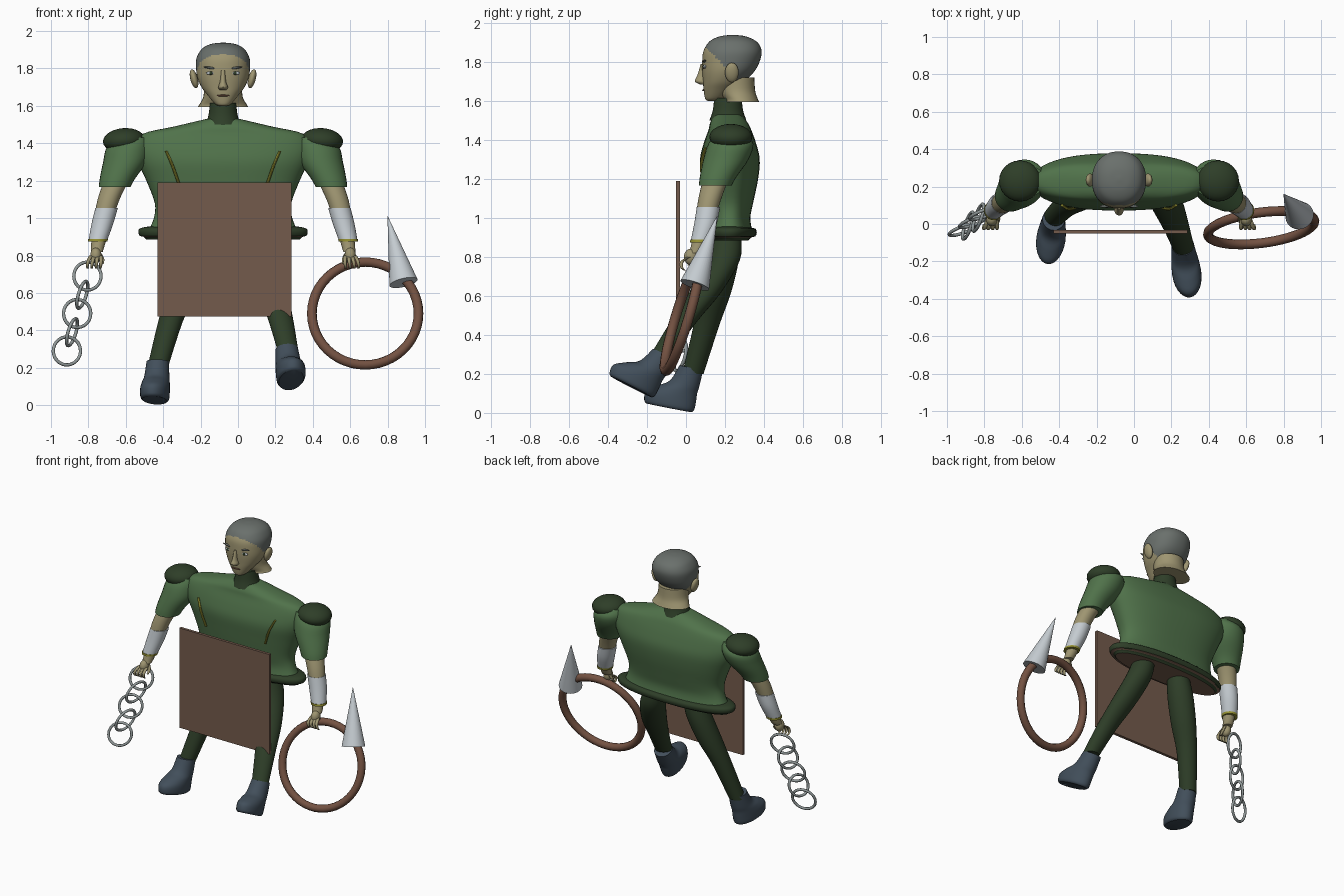
import bpy, bmesh, math
from mathutils import Vector, Matrix

cube = bpy.data.objects.get("Cube")
if cube:
    bpy.data.objects.remove(cube, do_unlink=True)

MID = -0.08   # body centre line in x


def material(name, r, g, b):
    """Flat colour given as 0-255 display values."""
    col = [((c / 255 + 0.055) / 1.055) ** 2.4 for c in (r, g, b)] + [1]
    m = bpy.data.materials.new(name)
    m.use_nodes = True
    m.diffuse_color = col
    m.node_tree.nodes["Principled BSDF"].inputs["Base Color"].default_value = col
    return m


GREEN = material("tunic_green", 80, 114, 74)
DARK = material("dark_green", 46, 62, 40)
BOOT = material("slate_boot", 66, 79, 91)
BOARD = material("board_brown", 116, 91, 76)
ROPE = material("rope_brown", 116, 82, 66)
SKIN = material("skin", 158, 149, 113)
HAIR = material("hair_grey", 106, 112, 108)
PALE = material("pale_grey", 196, 203, 208)
STEEL = material("steel", 146, 154, 154)
TRIM = material("olive_yellow", 150, 146, 50)


def finish(name, bm, mats, rule=None, angle=40):
    """Turn a bmesh into a named, smooth shaded object."""
    bmesh.ops.recalc_face_normals(bm, faces=bm.faces)
    if rule:
        for f in bm.faces:
            f.material_index = rule(f)
    me = bpy.data.meshes.new(name)
    bm.to_mesh(me)
    bm.free()
    ob = bpy.data.objects.new(name, me)
    bpy.context.collection.objects.link(ob)
    for m in mats:
        me.materials.append(m)
    bpy.ops.object.select_all(action='DESELECT')
    ob.select_set(True)
    bpy.context.view_layer.objects.active = ob
    bpy.ops.object.shade_smooth_by_angle(angle=math.radians(angle))
    return ob


def spline(rows, steps):
    """Catmull-Rom interpolation through rows of equal length."""
    out = []
    for i in range(len(rows) - 1):
        a, b, c, d = (rows[max(0, min(len(rows) - 1, i + k))] for k in (-1, 0, 1, 2))
        for s in range(steps):
            t = s / steps
            out.append([0.5 * (2 * q + (r - p) * t + (2 * p - 5 * q + 4 * r - w) * t * t
                               + (3 * q - p - 3 * r + w) * t ** 3)
                        for p, q, r, w in zip(a, b, c, d)])
    return out + [list(rows[-1])]


def loft(name, rows, mats, n=28, steps=4, power=2.0, rule=None, matrix=None):
    """Skin horizontal superellipses given as (x, y, z, half width, half depth)."""
    bm = bmesh.new()
    rings = []
    for x, y, z, rx, ry in spline(rows, steps):
        ring = []
        for k in range(n):
            c, s = math.cos(math.tau * k / n), math.sin(math.tau * k / n)
            ring.append(bm.verts.new((x + rx * math.copysign(abs(c) ** (2 / power), c),
                                      y + ry * math.copysign(abs(s) ** (2 / power), s), z)))
        rings.append(ring)
    for lo, hi in zip(rings, rings[1:]):
        for k in range(n):
            bm.faces.new((lo[k], lo[(k + 1) % n], hi[(k + 1) % n], hi[k]))
    bm.faces.new(rings[0])
    bm.faces.new(rings[-1])
    if matrix:
        bm.transform(matrix)
    return finish(name, bm, mats, rule)


def limb(name, rows, mat, side=1, **kw):
    """Round loft from (offset from centre line, y, z, radius)."""
    return loft(name, [(MID + side * d, y, z, r, r) for d, y, z, r in rows], [mat], **kw)


def blob(name, loc, size, mat, tilt=0):
    bm = bmesh.new()
    bmesh.ops.create_uvsphere(bm, u_segments=24, v_segments=14, radius=1)
    bm.transform(Matrix.Translation(loc) @ Matrix.Rotation(tilt, 4, 'Y')
                 @ Matrix.Diagonal((*size, 1)))
    return finish(name, bm, [mat])


def ring(name, loc, u, v, major, minor, mat, n=40):
    """Torus lying in the plane of directions u and v."""
    u, v = Vector(u).normalized(), Vector(v).normalized()
    w = u.cross(v).normalized()
    bm = bmesh.new()
    grid = []
    for i in range(n):
        a = math.tau * i / n
        out = u * math.cos(a) + v * math.sin(a)
        grid.append([bm.verts.new(Vector(loc) + out * (major + minor * math.cos(b))
                                  + w * minor * math.sin(b))
                     for b in (math.tau * j / 10 for j in range(10))])
    for i in range(n):
        for j in range(10):
            p, q = grid[i], grid[(i + 1) % n]
            bm.faces.new((p[j], q[j], q[(j + 1) % 10], p[(j + 1) % 10]))
    return finish(name, bm, [mat], angle=60)


# Torso, belt with brown underside, and collar
loft("torso", [(MID, y, z, w, d) for z, y, w, d in (
    (0.93, .22, .40, .12), (1.0, .22, .37, .11), (1.08, .22, .365, .125),
    (1.2, .225, .41, .145), (1.3, .225, .455, .153), (1.38, .225, .47, .135),
    (1.45, .225, .43, .11), (1.49, .22, .26, .095), (1.53, .215, .09, .065))],
    [GREEN], n=56, power=2.4)
loft("belt", [(MID, .22, z, w, w - .31) for z, w in (
    (.885, .41), (.9, .425), (.905, .445), (.925, .453), (.945, .445), (.955, .40))],
    [DARK, BOARD], n=56, steps=2, power=2.2, rule=lambda f: int(f.normal.z < -0.95))
limb("collar", [(0, .215, 1.5, .095), (0, .215, 1.55, .078), (0, .215, 1.615, .07)], DARK)

# Neck and head with a hairline set by height
loft("neck", [(MID, y, z, w, d) for z, y, w, d in (
    (1.595, .285, .135, .09), (1.61, .28, .125, .088), (1.65, .26, .105, .095),
    (1.72, .25, .1, .1))], [SKIN])


def hairline(f):
    c = f.calc_center_median()
    return int(c.z > max(1.71, 1.875 - max(0, c.y - 0.1)))


loft("head", [(MID, (a + b) / 2, z, w, (b - a) / 2) for z, w, a, b in (
    (1.6, .02, .11, .15), (1.612, .045, .098, .19), (1.66, .085, .09, .25),
    (1.7, .115, .087, .3), (1.75, .137, .083, .35), (1.8, .144, .083, .377),
    (1.85, .143, .088, .388), (1.89, .125, .108, .375), (1.915, .1, .135, .345),
    (1.932, .06, .18, .3), (1.938, .01, .23, .25))],
    [SKIN, HAIR], n=56, steps=6, power=2.2, rule=hairline)
loft("nose", [(MID, y, z, w, d) for z, y, w, d in (
    (1.685, .088, .018, .018), (1.7, .08, .026, .035), (1.73, .082, .016, .024),
    (1.79, .086, .01, .01))], [SKIN], n=16)
blob("mouth", (MID, .09, 1.655), (.034, .007, .005), ROPE)
for s, side in ((-1, "right"), (1, "left")):
    blob(side + "_ear", (MID + s * .155, .235, 1.745), (.02, .035, .052), SKIN, s * .25)
    blob(side + "_eye", (MID + s * .065, .096, 1.775), (.026, .008, .009), PALE)
    blob(side + "_pupil", (MID + s * .065, .091, 1.775), (.009, .006, .009), DARK)
    blob(side + "_brow", (MID + s * .065, .095, 1.803), (.04, .008, .006), HAIR, -s * .15)

    # Arm: pad, sleeve, forearm, wrapped wrist, hand
    blob(side + "_shoulder_pad", (MID + s * .53, .23, 1.415), (.112, .11, .066), DARK, s * .08)
    limb(side + "_sleeve", [(.47, .23, 1.43, .075), (.505, .23, 1.38, .115),
                            (.525, .205, 1.3, .116), (.565, .165, 1.21, .094),
                            (.58, .15, 1.165, .084)], GREEN, s)
    limb(side + "_forearm", [(.575, .15, 1.19, .065), (.615, .12, 1.09, .058),
                             (.65, .09, .95, .046), (.67, .06, .85, .036),
                             (.675, .045, .82, .032)], SKIN, s)
    limb(side + "_wrist_wrap", [(.622, .115, 1.055, .06), (.645, .1, .97, .058),
                                (.668, .075, .885, .05)], PALE, s)
    limb(side + "_wrist_trim", [(.668, .075, .888, .053), (.671, .073, .874, .052)], TRIM, s)
    blob(side + "_palm", (MID + s * .68, .025, .8), (.03, .036, .042), SKIN)
    for k in range(4):
        o = (k - 1.5) * .017
        limb(side + "_finger", [(.68 + o, .015, .8, .011), (.685 + o * 1.3, -.02, .775, .01),
                                (.69 + o * 1.4, -.022, .745, .008),
                                (.69 + o * 1.3, -.005, .73, .006)], SKIN, s, n=10)
    limb(side + "_thumb", [(.66, .04, .81, .012), (.645, .03, .78, .01),
                           (.645, .012, .755, .007)], SKIN, s, n=10)

    # Cord on the chest
    limb(side + "_chest_cord", [(.305, .1, 1.36, .007), (.27, .08, 1.28, .008),
                                (.235, .086, 1.18, .008)], TRIM, s, n=8)

# Legs: hip, knee, ankle
limb("right_leg", [(-.13, .2, .89, .075), (-.16, .185, .78, .085), (-.215, .15, .62, .082),
                   (-.28, .105, .45, .066), (-.35, .035, .2, .055)], DARK)
limb("left_leg", [(.18, .21, .89, .075), (.21, .19, .78, .085), (.26, .1, .62, .082),
                  (.305, -.01, .47, .068), (.345, -.125, .3, .056)], DARK)


# Boots, tipped toe up
def boot(name, loc, tip, yaw):
    m = (Matrix.Translation(loc) @ Matrix.Rotation(math.radians(yaw), 4, 'Z')
         @ Matrix.Rotation(math.radians(-tip), 4, 'X'))
    loft(name, [(0, y, z, w, d) for z, y, w, d in (
        (0, -.075, .065, .12), (.015, -.076, .076, .132), (.06, -.075, .078, .132),
        (.1, -.05, .074, .105), (.14, -.018, .067, .077), (.225, 0, .06, .062))],
        [BOOT], matrix=m)


boot("right_boot", (-.435, -.015, .012), 11, -8)
boot("left_boot", (.275, -.215, .1), 27, 8)

# Square board in front of the body
bm = bmesh.new()
bmesh.ops.create_cube(bm, size=1)
bm.transform(Matrix.Translation((-.072, -.042, .832)) @ Matrix.Diagonal((.715, .02, .715, 1)))
finish("front_board", bm, [BOARD])

# Chain of five links hanging from the right hand
for k in range(5):
    t = k / 4
    loc = (-.805 - .11 * t, .055 - .085 * t, .69 - .4 * t)
    if k % 2:
        ring("chain_link", loc, (.3, 1, 0), (.27, .1, 1), .075, .009, STEEL)
    else:
        ring("chain_link", loc, (1, .35, 0), (0, .25, 1), .077, .009, STEEL)

# Rope hoop and spike at the left hand
ring("rope_hoop", (.68, -.02, .49), (1, .12, 0), (0, .3, 1), .287, .026, ROPE, 48)
tip, base = Vector((.8, .16, 1.01)), Vector((.885, .045, .655))
bm = bmesh.new()
bmesh.ops.create_cone(bm, cap_ends=True, segments=32, radius1=.077, radius2=.001,
                      depth=(tip - base).length)
bm.transform(Matrix.Translation((tip + base) / 2)
             @ (tip - base).to_track_quat('Z', 'Y').to_matrix().to_4x4())
finish("spike", bm, [PALE])
